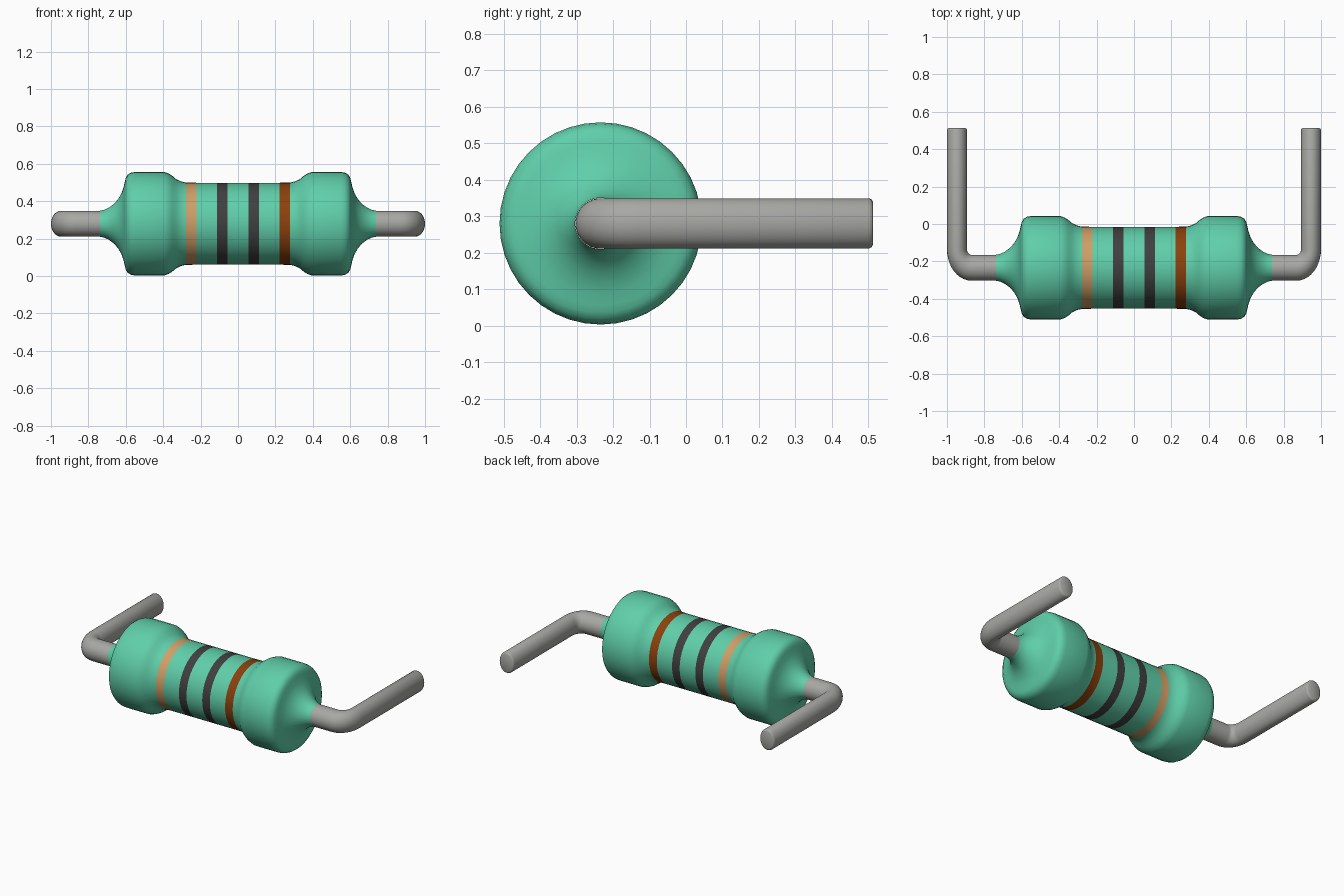
import bpy, bmesh, math
from mathutils import Vector

cube = bpy.data.objects.get("Cube")
if cube:
    bpy.data.objects.remove(cube, do_unlink=True)

AXIS_Y, AXIS_Z = -0.234, 0.28
SEGMENTS = 40


def material(name, rgb):
    m = bpy.data.materials.new(name)
    m.use_nodes = True
    m.diffuse_color = (*rgb, 1)
    m.node_tree.nodes["Principled BSDF"].inputs["Base Color"].default_value = (*rgb, 1)
    return m


GREEN = material("mint green", (0.115, 0.62, 0.40))
BEIGE = material("beige", (0.62, 0.35, 0.14))
DARK = material("charcoal", (0.052, 0.050, 0.052))
BROWN = material("brown", (0.26, 0.052, 0.004))
METAL = material("wire grey", (0.39, 0.39, 0.375))


def loft(name, rings, mats, caps=False):
    """Skin a list of closed rings into a smooth tube."""
    bm = bmesh.new()
    loops = [[bm.verts.new(p) for p in ring] for ring in rings]
    for a, b in zip(loops, loops[1:]):
        for i in range(len(a)):
            j = (i + 1) % len(a)
            bm.faces.new((a[i], a[j], b[j], b[i]))
    if caps:
        bm.faces.new(loops[0])
        bm.faces.new(loops[-1])
    bmesh.ops.recalc_face_normals(bm, faces=bm.faces)
    mesh = bpy.data.meshes.new(name)
    bm.to_mesh(mesh)
    bm.free()
    for m in mats:
        mesh.materials.append(m)
    ob = bpy.data.objects.new(name, mesh)
    bpy.context.collection.objects.link(ob)
    bpy.ops.object.select_all(action="DESELECT")
    ob.select_set(True)
    bpy.context.view_layer.objects.active = ob
    bpy.ops.object.shade_smooth_by_angle(angle=math.radians(40))
    return ob


def ring(center, side, up, r):
    return [center + side * (r * math.cos(t)) + up * (r * math.sin(t))
            for t in (2 * math.pi * i / SEGMENTS for i in range(SEGMENTS))]


# Body: lathed profile (x, radius) from the middle outwards, mirrored
half = [(0.057, 0.219), (0.112, 0.219), (0.223, 0.219), (0.279, 0.220),
        (0.305, 0.226), (0.33, 0.238), (0.35, 0.255), (0.37, 0.268), (0.395, 0.277),
        (0.55, 0.277), (0.572, 0.273), (0.59, 0.262), (0.60, 0.245), (0.605, 0.225),
        (0.612, 0.195), (0.622, 0.165), (0.64, 0.133), (0.662, 0.107),
        (0.69, 0.086), (0.715, 0.074), (0.737, 0.070)]
profile = [(-x, r) for x, r in reversed(half)] + half
Y, Z = Vector((0, 1, 0)), Vector((0, 0, 1))
body = loft("resistor_body",
            [ring(Vector((x, AXIS_Y, AXIS_Z)), Y, Z, r) for x, r in profile],
            [GREEN, BEIGE, DARK, BROWN])

# Colour bands by position along the body
bands = [(-0.279, -0.223, 1), (-0.112, -0.057, 2), (0.057, 0.112, 2), (0.223, 0.279, 3)]
for f in body.data.polygons:
    for lo, hi, index in bands:
        if lo < f.center.x < hi:
            f.material_index = index

# Wire leads: swept round section with a bend, flattened along x
R, BEND, SQUASH = 0.069, 0.10, 0.775
END_X, END_Y = 1 / SQUASH - R, 0.513


def lead(name, sign):
    # Each station: x, y, heading angle, radius
    path = [(0.70 / SQUASH, AXIS_Y, 0, R)]
    for k in range(11):
        a = math.pi / 2 * k / 10
        path.append((END_X - BEND + BEND * math.sin(a),
                     AXIS_Y + BEND - BEND * math.cos(a), a, R))
    for back, shrink in ((0.012, 0), (0.004, 0.004), (0, 0.012)):
        path.append((END_X, END_Y - back, math.pi / 2, R - shrink))
    rings = []
    for x, y, a, r in path:
        pts = ring(Vector((x, y, AXIS_Z)), Vector((math.sin(a), -math.cos(a), 0)), Z, r)
        rings.append([(sign * p.x * SQUASH, p.y, p.z) for p in pts])
    loft(name, rings, [METAL], caps=True)


lead("left_lead", 1)
lead("right_lead", -1)
